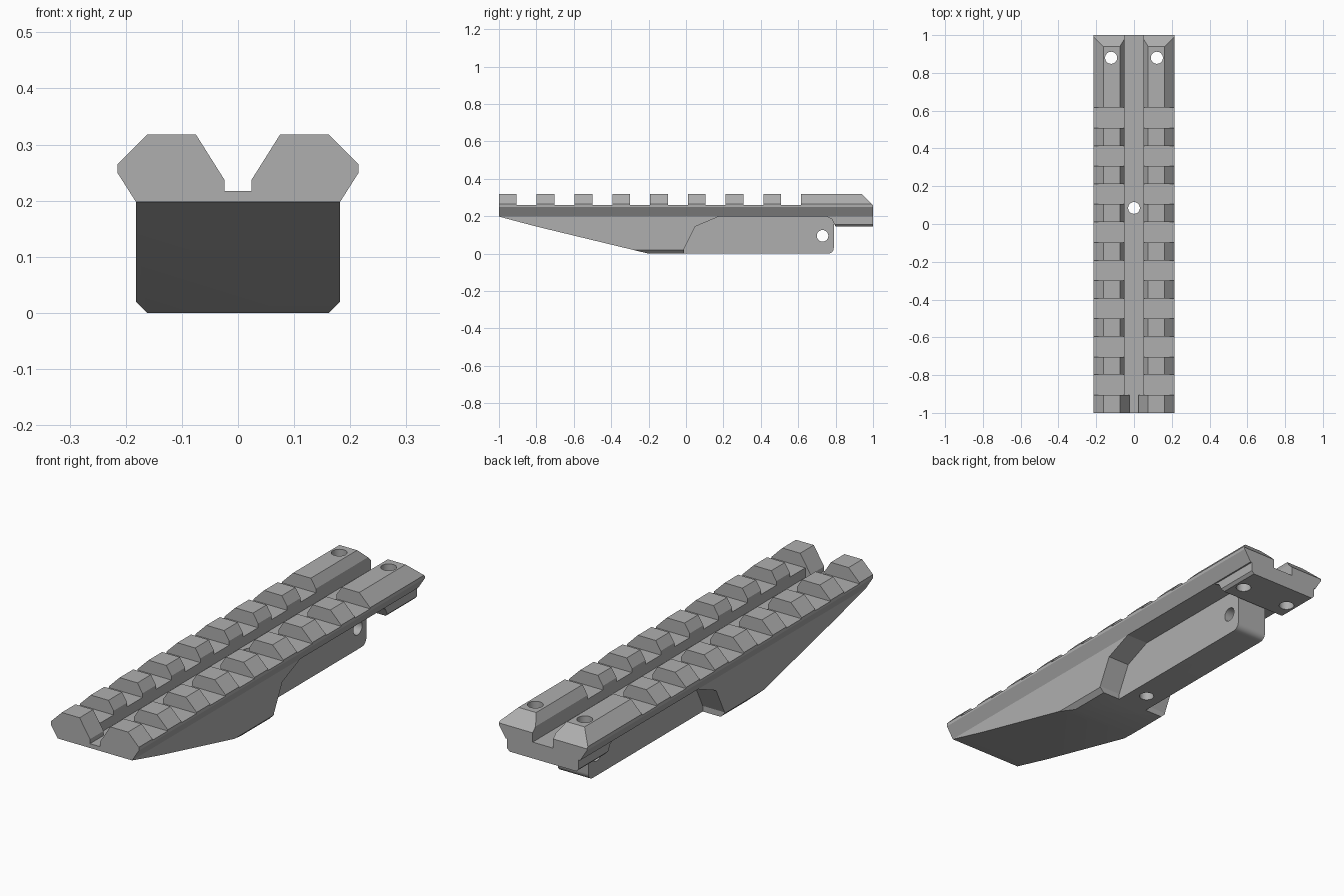
import bpy, bmesh, math
from mathutils import Vector, Matrix

if "Cube" in bpy.data.objects:
    bpy.data.objects.remove(bpy.data.objects["Cube"])


def make_object(name, bm):
    bmesh.ops.recalc_face_normals(bm, faces=bm.faces)
    me = bpy.data.meshes.new(name)
    bm.to_mesh(me)
    bm.free()
    ob = bpy.data.objects.new(name, me)
    bpy.context.collection.objects.link(ob)
    return ob


def prism(name, pts, lo, hi, axis, chamfer=None):
    """Extrude a 2D profile along x (pts are y,z) or along y (pts are x,z).
    chamfer=(half_width, bottom_z, size) trims both lower long edges."""
    bm = bmesh.new()
    co = (lambda p: (lo, p[0], p[1])) if axis == 'X' else (lambda p: (p[0], lo, p[1]))
    face = bm.faces.new([bm.verts.new(co(p)) for p in pts])
    ext = bmesh.ops.extrude_face_region(bm, geom=[face])
    step = (hi - lo, 0, 0) if axis == 'X' else (0, hi - lo, 0)
    bmesh.ops.translate(bm, vec=step,
                        verts=[g for g in ext['geom'] if isinstance(g, bmesh.types.BMVert)])
    if chamfer:
        half, z0, size = chamfer
        for s in (-1, 1):
            cut = bmesh.ops.bisect_plane(bm, geom=bm.verts[:] + bm.edges[:] + bm.faces[:],
                                         plane_co=(s * half, 0, z0 + size),
                                         plane_no=Vector((s, 0, -1)).normalized(),
                                         clear_outer=True)
            edges = [g for g in cut['geom_cut'] if isinstance(g, bmesh.types.BMEdge)]
            bmesh.ops.holes_fill(bm, edges=edges, sides=0)
    return make_object(name, bm)


def box(name, x0, x1, y0, y1, z0, z1):
    return prism(name, [(x0, z0), (x1, z0), (x1, z1), (x0, z1)], y0, y1, 'Y')


def drill(name, loc, radius, axis='Z'):
    rot = Matrix.Rotation(math.pi / 2, 4, 'Y') if axis == 'X' else Matrix()
    bm = bmesh.new()
    bmesh.ops.create_cone(bm, cap_ends=True, segments=32, radius1=radius, radius2=radius,
                          depth=1.2, matrix=Matrix.Translation(loc) @ rot)
    return make_object(name, bm)


def combine(target, other, op):
    other.hide_render = True
    mod = target.modifiers.new(other.name, 'BOOLEAN')
    mod.operation, mod.solver, mod.object = op, 'EXACT', other
    bpy.context.view_layer.objects.active = target
    bpy.ops.object.modifier_apply(modifier=mod.name)
    bpy.data.objects.remove(other)


# Rail: mirrored cross-section with a V slot down the middle
half = [(0.182, 0.198), (0.215, 0.25), (0.215, 0.265), (0.162, 0.318),
        (0.075, 0.318), (0.024, 0.237), (0.024, 0.217)]
rail = prism("rail_riser", half + [(-x, z) for x, z in reversed(half)], -1, 1, 'Y')

# Wide slot behind the front tooth
combine(rail, box("slot_cutter", -0.05, 0.05, -0.905, 1.1, 0.217, 0.4), 'DIFFERENCE')

# Cross grooves between the teeth
for i in range(8):
    y = -0.905 + i * 0.202
    combine(rail, box("groove_cutter", -0.3, 0.3, y, y + 0.107, 0.26, 0.4), 'DIFFERENCE')

# Sloped rear end
combine(rail, prism("rear_slope_cutter", [(0.89, 0.368), (1.05, 0.208), (1.05, 0.4), (0.89, 0.4)],
                    -0.3, 0.3, 'X'), 'DIFFERENCE')

# Wedge-shaped body under the front half
wedge = [(-1, 0.198), (-0.8, 0.145), (-0.2, 0), (-0.01, 0), (-0.01, 0.025),
         (0.05, 0.145), (0.175, 0.198), (0.194, 0.206), (-1, 0.206)]
combine(rail, prism("wedge_body", wedge, -0.182, 0.182, 'X', (0.182, 0, 0.02)), 'UNION')

# Narrow tongue with a rounded lower corner
arc = [(0.76 + 0.03 * math.sin(a), 0.03 - 0.03 * math.cos(a))
       for a in (i * math.pi / 12 for i in range(7))]
combine(rail, prism("tongue", [(-0.05, 0)] + arc + [(0.79, 0.206), (-0.05, 0.206)],
                    -0.075, 0.075, 'X'), 'UNION')

# Rear pad
pad = [(0.755, 0.206), (0.755, 0.197), (0.78, 0.185), (0.80, 0.145), (1, 0.145), (1, 0.206)]
combine(rail, prism("rear_pad", pad, -0.175, 0.175, 'X', (0.175, 0.145, 0.012)), 'UNION')

# Screw holes and cross pin hole
for s in (-1, 1):
    combine(rail, drill("rear_hole", (s * 0.121, 0.88, 0.2), 0.032), 'DIFFERENCE')
combine(rail, drill("centre_hole", (0, 0.085, 0.1), 0.031), 'DIFFERENCE')
combine(rail, drill("pin_hole", (0, 0.73, 0.095), 0.031, 'X'), 'DIFFERENCE')

# Dark grey finish
mat = bpy.data.materials.new("dark_grey")
mat.diffuse_color = (0.43, 0.43, 0.43, 1)
mat.use_nodes = True
mat.node_tree.nodes["Principled BSDF"].inputs["Base Color"].default_value = mat.diffuse_color
rail.data.materials.clear()
rail.data.materials.append(mat)

# Crisp edges, smooth hole walls
bpy.ops.object.select_all(action='DESELECT')
rail.select_set(True)
bpy.context.view_layer.objects.active = rail
bpy.ops.object.shade_smooth_by_angle(angle=math.radians(20))
